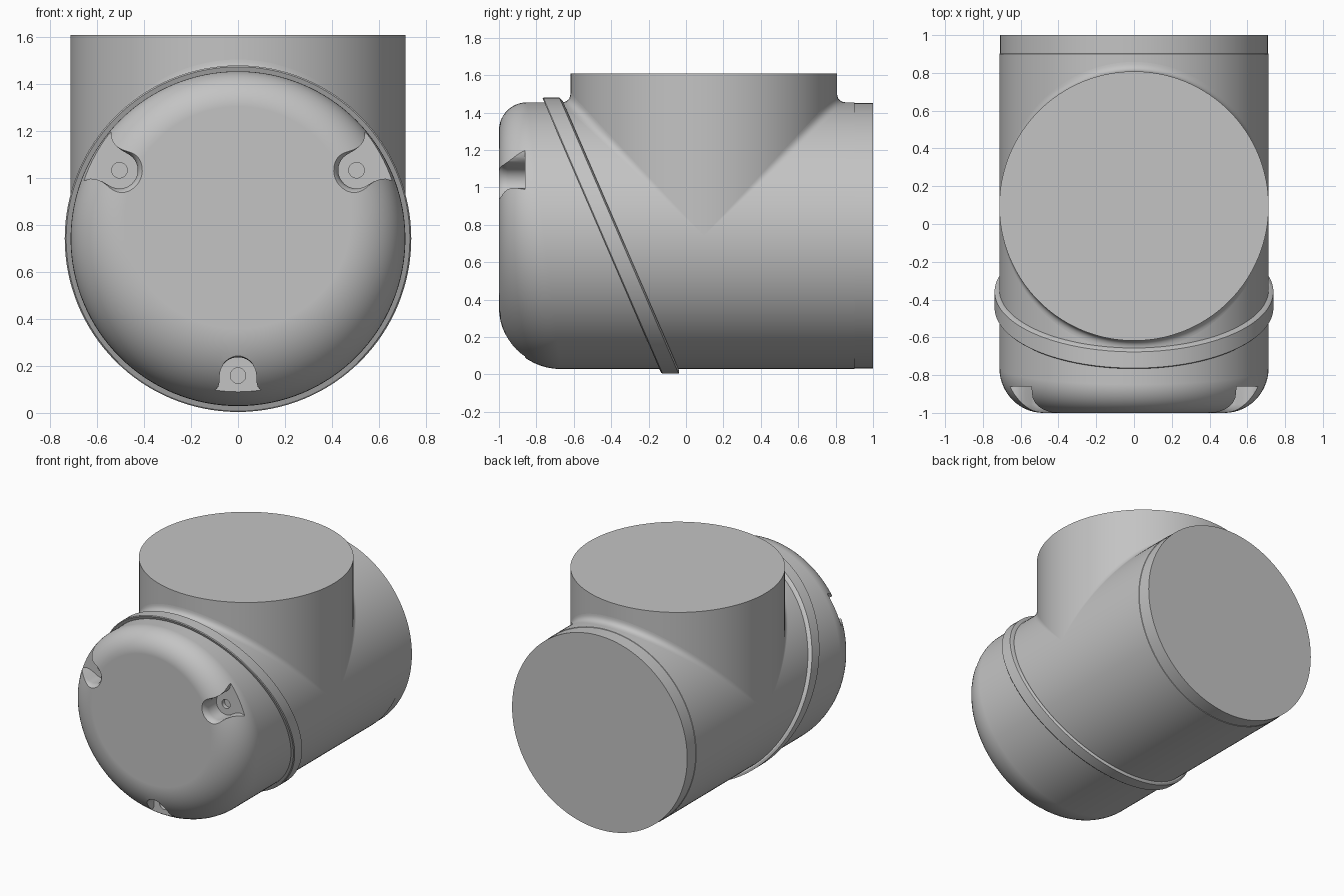
import bpy, bmesh
from math import sin, cos, pi, radians

cube = bpy.data.objects.get("Cube")
if cube:
    bpy.data.objects.remove(cube)

R = 0.713      # pipe radius
ZC = 0.742     # axis height of the main pipe
BY = 0.095     # axis position of the upright branch
N = 128
ANGLES = [2 * pi * i / N for i in range(N)]

grey = bpy.data.materials.new("plain grey")
grey.use_nodes = True
grey.diffuse_color = (0.55, 0.55, 0.55, 1)
grey.node_tree.nodes["Principled BSDF"].inputs["Base Color"].default_value = (0.55, 0.55, 0.55, 1)


def loft(name, rings, caps=True, loop=False):
    """Skin a list of closed rings, with end caps or joined into a loop."""
    bm = bmesh.new()
    rows = [[bm.verts.new(p) for p in ring] for ring in rings]
    pairs = list(zip(rows, rows[1:]))
    if loop:
        pairs.append((rows[-1], rows[0]))
    n = len(rows[0])
    for a, b in pairs:
        for i in range(n):
            j = (i + 1) % n
            bm.faces.new((a[i], a[j], b[j], b[i]))
    if caps:
        bm.faces.new(rows[0])
        bm.faces.new(rows[-1])
    if caps or loop:
        bmesh.ops.recalc_face_normals(bm, faces=bm.faces[:])
    mesh = bpy.data.meshes.new(name)
    bm.to_mesh(mesh)
    bm.free()
    mesh.materials.append(grey)
    obj = bpy.data.objects.new(name, mesh)
    bpy.context.collection.objects.link(obj)
    return obj


def activate(obj):
    bpy.ops.object.select_all(action='DESELECT')
    obj.select_set(True)
    bpy.context.view_layer.objects.active = obj


def cut(obj, cutter):
    """Subtract the cutter for good and discard it."""
    mod = obj.modifiers.new("cut", 'BOOLEAN')
    mod.operation = 'DIFFERENCE'
    mod.solver = 'EXACT'
    mod.object = cutter
    activate(obj)
    bpy.ops.object.modifier_apply(modifier=mod.name)
    bpy.data.objects.remove(cutter)


def smooth(obj):
    activate(obj)
    bpy.ops.object.shade_smooth_by_angle(angle=radians(30))
    mod = obj.modifiers.new("even shading", 'WEIGHTED_NORMAL')
    mod.keep_sharp = True


def pipe_ring(r, y):
    return [(r * cos(a), y, ZC + r * sin(a)) for a in ANGLES]


# Main pipe: the front rounding grows wider towards the bottom
def nose_ring(t):
    ring = []
    for a in ANGLES:
        f = 0.24 - 0.09 * sin(a)
        r = R - f + f * sin(t)
        ring.append((r * cos(a), -1 + f - f * cos(t), ZC + r * sin(a)))
    return ring


STEPS = 14
rings = [nose_ring(pi / 2 * k / STEPS) for k in range(STEPS + 1)]
rings += [pipe_ring(R, 0.9), pipe_ring(R - 0.003, 0.902), pipe_ring(R - 0.003, 1)]
main_pipe = loft("main_pipe", rings)


# Screw pockets: round inner end, flared mouth at the rim
def pocket_cutter(angle, mouth):
    half = [(0.078 * cos(b), 0.078 * sin(b)) for b in (pi - pi / 2 * k / 10 for k in range(11))]
    half += [(0.35 * mouth, 0.078), (0.65 * mouth, 0.083), (0.85 * mouth, 0.093),
             (mouth, 0.11), (mouth + 0.02, 0.14), (0.3, 0.14)]
    outline = half + [(u, -v) for u, v in reversed(half[1:])]
    levels = [(-0.86, 1), (-0.955, 1), (-0.975, 1.05), (-0.99, 1.14), (-1.003, 1.28), (-1.1, 1.28)]
    rings = []
    for y, s in levels:
        ring = []
        for u, v in outline:
            d, w = 0.583 + (u * s if u < 0 else u), v * s
            ring.append((cos(angle) * d - sin(angle) * w, y, ZC + sin(angle) * d + cos(angle) * w))
        rings.append(ring)
    return loft("pocket_cutter", rings)


def hole_cutter(angle):
    x, z = 0.583 * cos(angle), ZC + 0.583 * sin(angle)
    return loft("hole_cutter", [[(x + 0.033 * cos(a), y, z + 0.033 * sin(a)) for a in ANGLES[::4]]
                                for y in (-0.9, -0.83)])


for degrees, mouth in ((30, 0.105), (150, 0.105), (270, 0.068)):
    cut(main_pipe, pocket_cutter(radians(degrees), mouth))
    cut(main_pipe, hole_cutter(radians(degrees)))
smooth(main_pipe)

# Upright branch
branch = loft("branch_pipe", [[(R * cos(a), BY + R * sin(a), z) for a in ANGLES] for z in (ZC, 1.61)])
smooth(branch)

# Concave blend where the branch meets the main pipe, fading out at the sides
rings = []
for k in range(9):
    t = k / 8
    ring = []
    for a in ANGLES:
        s = sin(a)
        d = 0.05 * s
        ring.append((R * cos(a), BY + R * s + d * (1 - t) ** 2, ZC + R * abs(s) + abs(d) * t ** 2))
    rings.append(ring)
smooth(loft("branch_blend", rings, caps=False))

# Slanted seam band around the main pipe
section = [(0.70, -0.05), (0.732, -0.05), (0.738, -0.044), (0.738, 0.042), (0.722, 0.052), (0.70, 0.052)]
band = loft("seam_band", [[(r * cos(a), -0.40 + dy - 0.432 * r * sin(a), ZC + r * sin(a)) for a in ANGLES]
                          for r, dy in section], caps=False, loop=True)
smooth(band)
